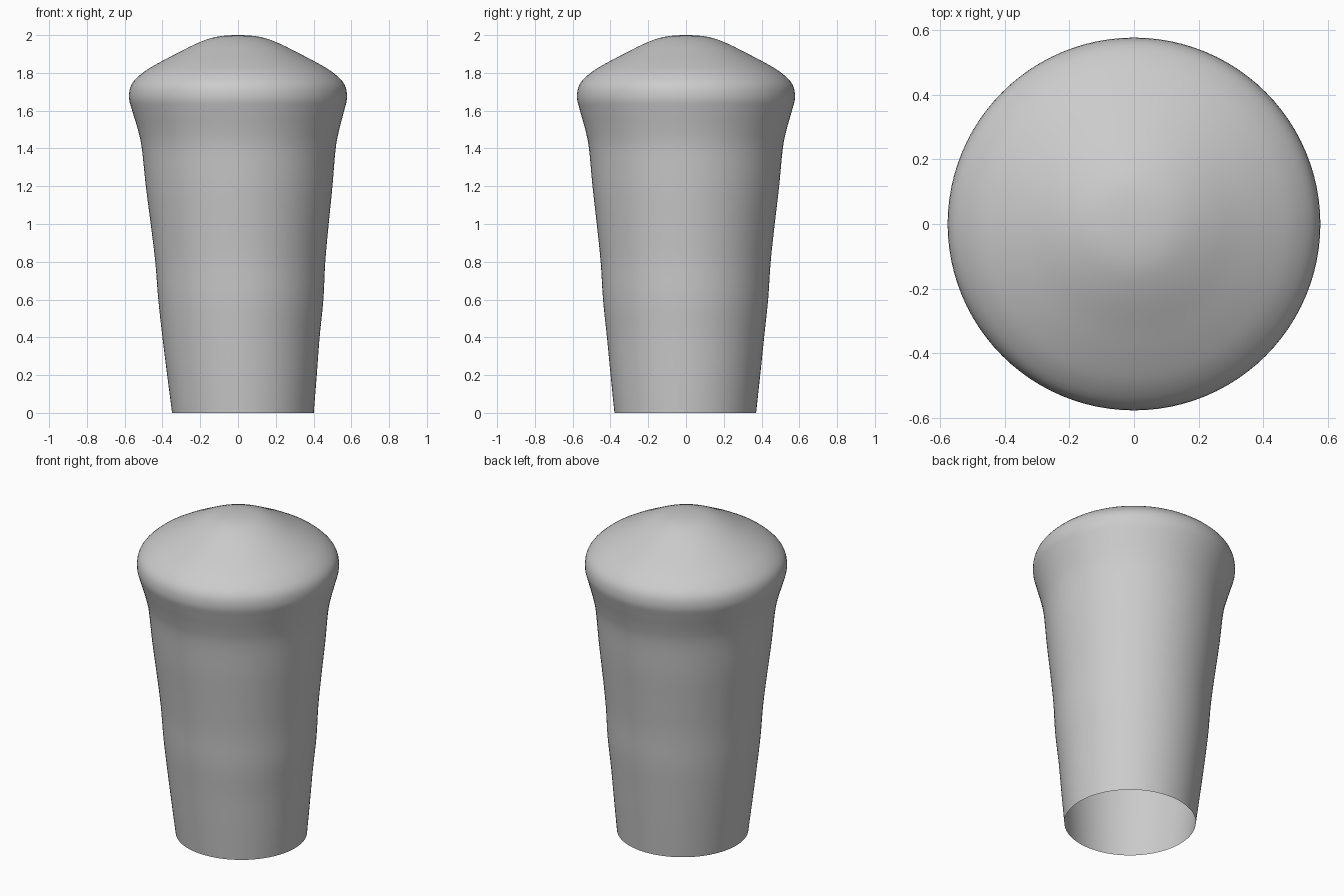
import bpy, bmesh, math
from mathutils import Vector

if "Cube" in bpy.data.objects:
    bpy.data.objects.remove(bpy.data.objects["Cube"])

# Profile control points: (radius, height, x offset of the ring centre)
PROFILE = [
    (0.375, 0.00, 0.026), (0.396, 0.20, 0.021), (0.416, 0.40, 0.016),
    (0.437, 0.60, 0.015), (0.450, 0.80, 0.012), (0.471, 1.00, 0.009),
    (0.494, 1.20, 0.006), (0.513, 1.40, 0.004), (0.533, 1.50, 0.003),
    (0.561, 1.60, 0.001), (0.577, 1.67, 0.0), (0.563, 1.74, 0.0),
    (0.505, 1.80, 0.0), (0.425, 1.85, 0.0), (0.330, 1.90, 0.0),
    (0.220, 1.955, 0.0), (0.120, 1.99, 0.0), (0.0, 2.0, 0.0),
]
SEGMENTS = 96
STEPS = 4


def smooth_path(points, steps):
    """Catmull-Rom curve through the points; the last end is mirrored at the axis."""
    p = [Vector(q) for q in points]
    p = [2 * p[0] - p[1]] + p + [Vector((-p[-2].x, p[-2].y, 0))]
    path = []
    for a, b, c, d in zip(p, p[1:], p[2:], p[3:]):
        for i in range(steps):
            t = i / steps
            path.append(0.5 * (2 * b + (c - a) * t + (2 * a - 5 * b + 4 * c - d) * t * t
                               + (3 * b - a - 3 * c + d) * t ** 3))
    return path


# Open-bottomed tapered body with a flared, domed head
bm = bmesh.new()
rings = []
for r, z, cx in smooth_path(PROFILE, STEPS):
    ring = []
    for k in range(SEGMENTS):
        a = 2 * math.pi * k / SEGMENTS
        ring.append(bm.verts.new((cx + r * math.cos(a), r * math.sin(a) - 0.15 * cx, z)))
    rings.append(ring)
tip = bm.verts.new((0, 0, 2))
for k in range(SEGMENTS):
    n = (k + 1) % SEGMENTS
    for low, high in zip(rings, rings[1:]):
        bm.faces.new((low[k], low[n], high[n], high[k]))
    bm.faces.new((rings[-1][k], rings[-1][n], tip))
for f in bm.faces:
    f.smooth = True

mesh = bpy.data.meshes.new("domed_handle")
bm.to_mesh(mesh)
bm.free()
bpy.context.collection.objects.link(bpy.data.objects.new("domed_handle", mesh))
